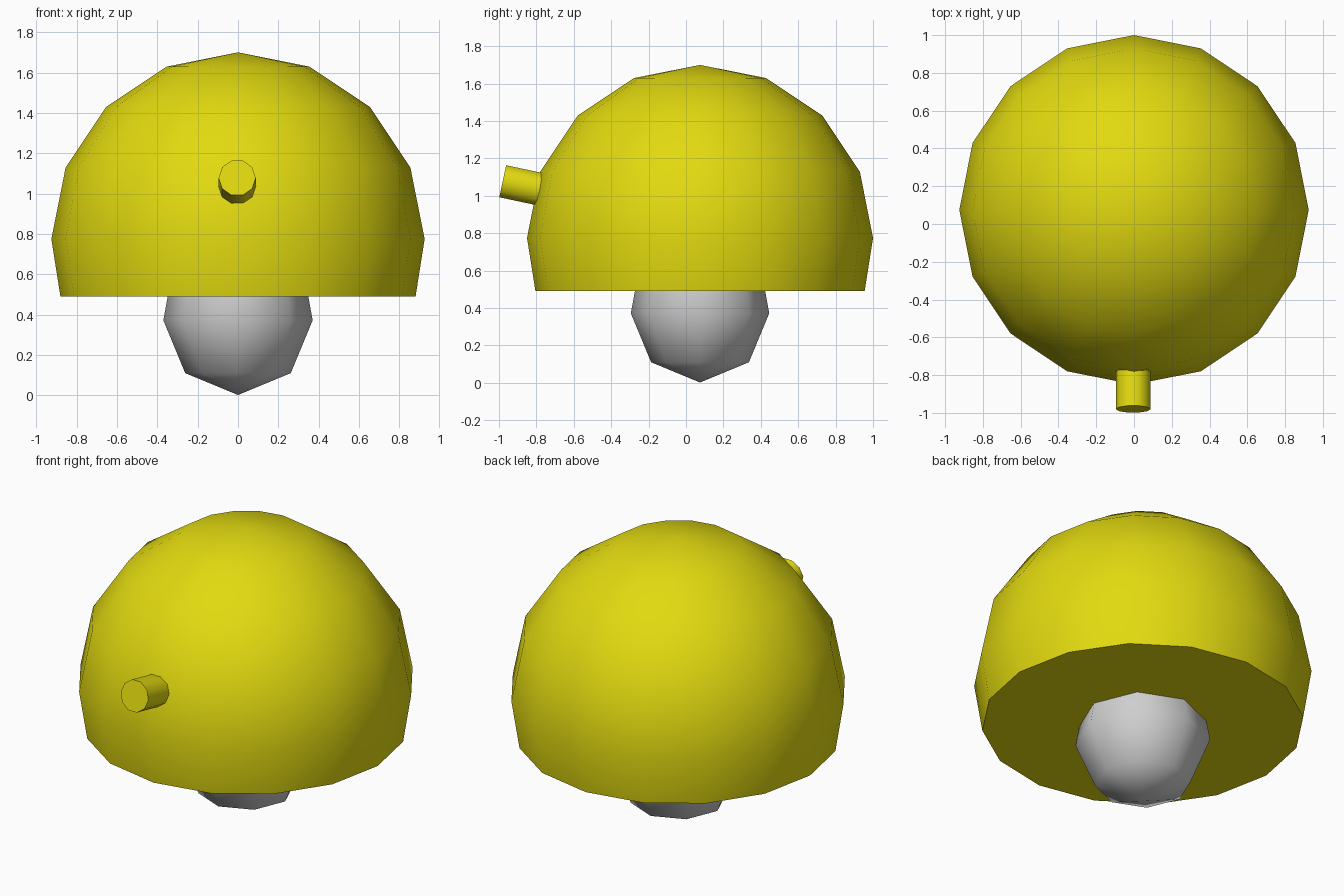
import bpy, bmesh, math
from mathutils import Matrix, Vector

if "Cube" in bpy.data.objects:
    bpy.data.objects.remove(bpy.data.objects["Cube"])

CY = 0.075  # the body axis sits slightly behind the origin


def material(name, rgb):
    m = bpy.data.materials.new(name)
    m.diffuse_color = (*rgb, 1)
    m.use_nodes = True
    m.node_tree.nodes["Principled BSDF"].inputs["Base Color"].default_value = m.diffuse_color
    return m


yellow = material("yellow", (0.76, 0.70, 0.005))
grey = material("light grey", (0.62, 0.62, 0.62))


def finish(bm, name, mat, angle=50):
    bmesh.ops.remove_doubles(bm, verts=bm.verts, dist=1e-5)
    bmesh.ops.recalc_face_normals(bm, faces=bm.faces)
    me = bpy.data.meshes.new(name)
    bm.to_mesh(me)
    bm.free()
    me.materials.append(mat)
    ob = bpy.data.objects.new(name, me)
    bpy.context.collection.objects.link(ob)
    bpy.ops.object.select_all(action='DESELECT')
    ob.select_set(True)
    bpy.context.view_layer.objects.active = ob
    bpy.ops.object.shade_smooth_by_angle(angle=math.radians(angle))
    return ob


def lathe(name, profile, sides, mat):
    """Spin an (r, z) profile about the body axis; cap an open bottom or top."""
    bm = bmesh.new()
    vs = [bm.verts.new((r, CY, z)) for r, z in profile]
    es = [bm.edges.new(p) for p in zip(vs, vs[1:])]
    bmesh.ops.spin(bm, geom=vs + es, cent=(0, CY, 0), axis=(0, 0, 1),
                   angle=math.tau, steps=sides)
    bmesh.ops.remove_doubles(bm, verts=bm.verts, dist=1e-4)
    bmesh.ops.holes_fill(bm, edges=[e for e in bm.edges if e.is_boundary], sides=0)
    return finish(bm, name, mat)


def arc(radius, zc, start, stop, step):
    """Sphere profile points between two latitudes in steps."""
    n = round((stop - start) / step)
    lat = [math.radians(start + i * step) for i in range(n + 1)]
    return [(radius * math.cos(a), zc + radius * math.sin(a)) for a in lat]


# Dome: coarse sphere cut flat below its equator
lathe("dome", [(0.88, 0.49)] + arc(0.925, 0.775, 0, 90, 22.5), 16, yellow)

# Bulb: small coarse sphere hanging under the dome
lathe("bulb", arc(0.37, 0.372, -90, 0, 45) + [(0.343, 0.52)], 8, grey)

# Nozzle: short ten-sided tube tilted slightly upward from the front
tip = Vector((-0.004, -0.98, 1.078))
out = Vector((0, -math.cos(math.radians(12)), math.sin(math.radians(12))))
length = 0.28
bm = bmesh.new()
rot = Matrix.Rotation(math.radians(78), 4, 'X')
turn = Matrix.Rotation(math.radians(0), 4, 'Z')
bmesh.ops.create_cone(bm, cap_ends=True, segments=10, radius1=0.092, radius2=0.092,
                      depth=length,
                      matrix=Matrix.Translation(tip - out * length / 2) @ rot
                      @ Matrix.Rotation(math.radians(90), 4, 'Z'))
finish(bm, "nozzle", yellow)
